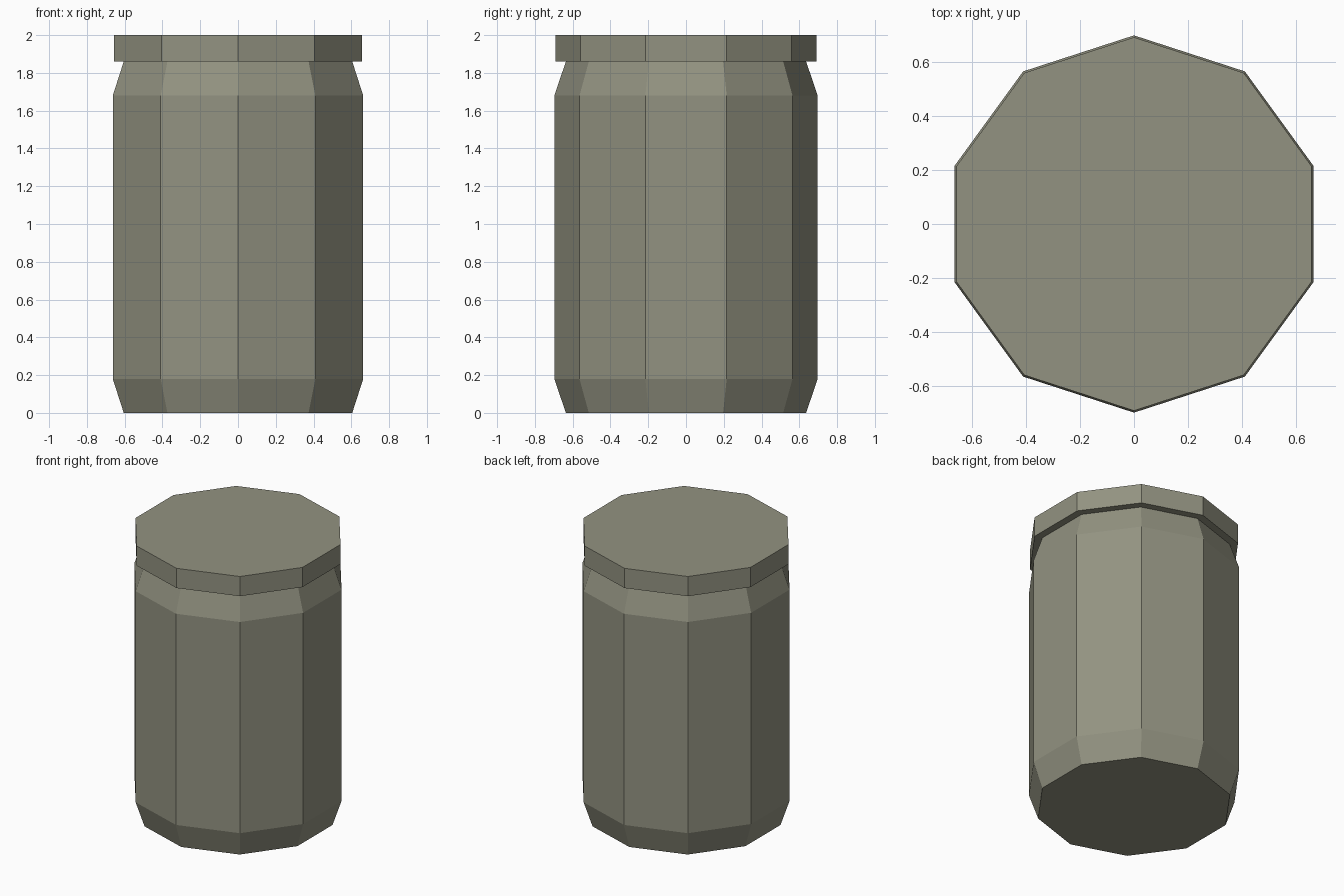
import bpy, bmesh, math

if "Cube" in bpy.data.objects:
    bpy.data.objects.remove(bpy.data.objects["Cube"])

SIDES = 10

mat = bpy.data.materials.new("grey_olive")
mat.diffuse_color = (0.29, 0.29, 0.22, 1.0)
mat.use_nodes = True
mat.node_tree.nodes["Principled BSDF"].inputs["Base Color"].default_value = mat.diffuse_color


def lathe(name, profile):
    """Closed ten-sided solid from (radius, height) pairs, corners on the y axis."""
    bm = bmesh.new()
    rings = []
    for r, z in profile:
        angles = [math.pi / 2 + 2 * math.pi * i / SIDES for i in range(SIDES)]
        rings.append([bm.verts.new((r * math.cos(a), r * math.sin(a), z)) for a in angles])
    for low, high in zip(rings, rings[1:]):
        for i in range(SIDES):
            j = (i + 1) % SIDES
            bm.faces.new((low[i], low[j], high[j], high[i]))
    bm.faces.new(rings[0][::-1])
    bm.faces.new(rings[-1])
    mesh = bpy.data.meshes.new(name)
    bm.to_mesh(mesh)
    bm.free()
    mesh.materials.append(mat)
    obj = bpy.data.objects.new(name, mesh)
    bpy.context.collection.objects.link(obj)
    return obj


# Jar body with chamfered foot and shoulder
lathe("jar_body", [(0.636, 0), (0.697, 0.18), (0.697, 1.68), (0.636, 1.86)])

# Overhanging flat lid
lathe("lid", [(0.69, 1.86), (0.69, 2.0)])
